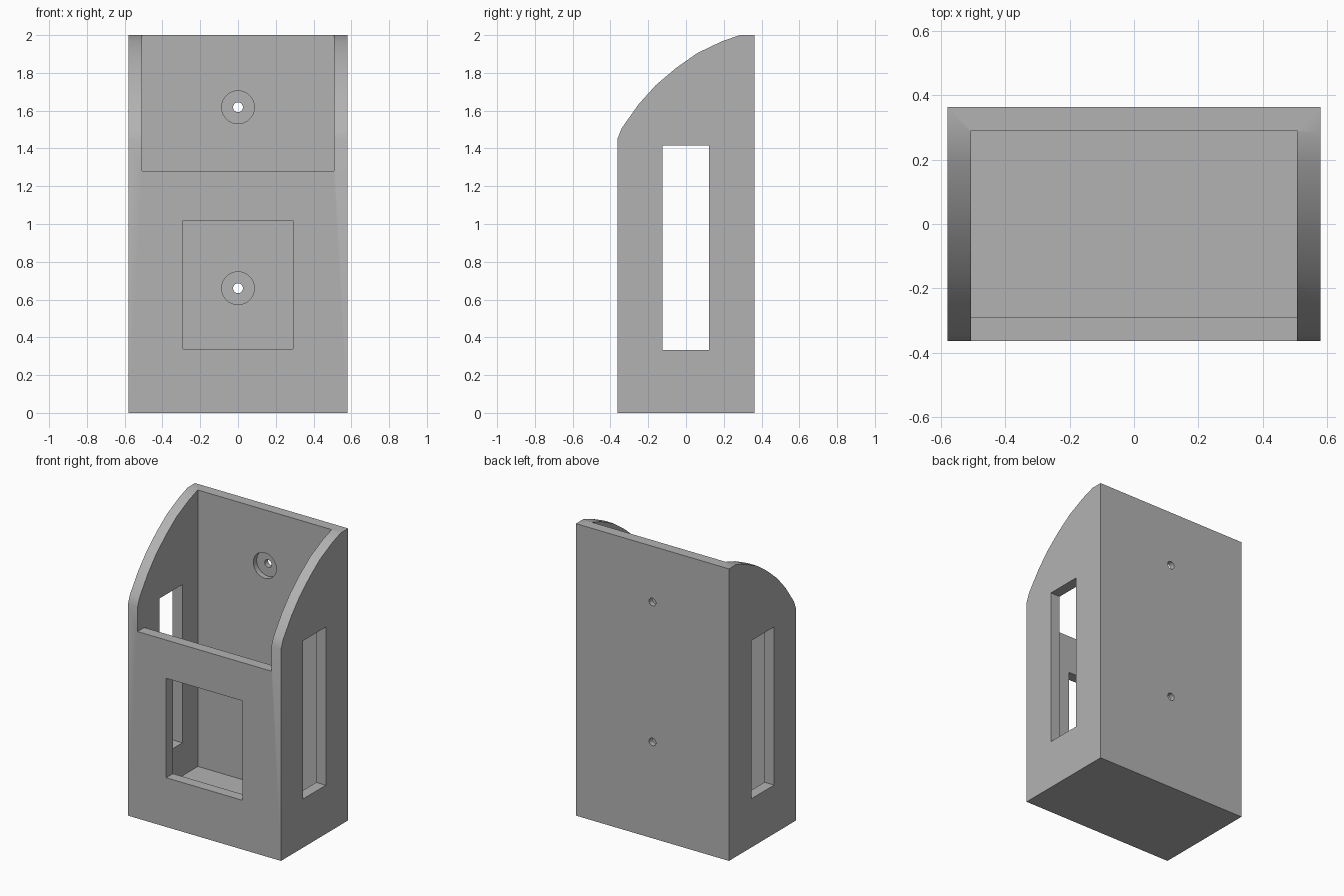
import bpy, bmesh, math
from mathutils import Matrix

cube = bpy.data.objects.get("Cube")
if cube:
    bpy.data.objects.remove(cube, do_unlink=True)

W, D, H = 0.58, 0.363, 2.0      # half width, half depth, height
WALL, FLOOR = 0.073, 0.107

grey = bpy.data.materials.new("matte grey")
grey.use_nodes = True
colour = (0.45, 0.45, 0.45, 1)
grey.diffuse_color = colour
grey.node_tree.nodes["Principled BSDF"].inputs["Base Color"].default_value = colour


def finish(name, bm):
    bmesh.ops.recalc_face_normals(bm, faces=bm.faces)
    mesh = bpy.data.meshes.new(name)
    bm.to_mesh(mesh)
    bm.free()
    mesh.materials.append(grey)
    obj = bpy.data.objects.new(name, mesh)
    bpy.context.collection.objects.link(obj)
    return obj


def box(name, lo, hi):
    bm = bmesh.new()
    bmesh.ops.create_cube(bm, size=1)
    for v in bm.verts:
        v.co = [lo[i] if v.co[i] < 0 else hi[i] for i in range(3)]
    return finish(name, bm)


def cylinder(name, radius, y0, y1, z):
    bm = bmesh.new()
    place = Matrix.Translation((0, (y0 + y1) / 2, z)) @ Matrix.Rotation(math.pi / 2, 4, "X")
    bmesh.ops.create_cone(bm, cap_ends=True, segments=32, radius1=radius,
                          radius2=radius, depth=y1 - y0, matrix=place)
    return finish(name, bm)


# Body: side profile with the curved shoulder, extruded across the width
profile = [(D, 0), (D, H), (0.285, H), (0.19, 1.967), (0.06, 1.905), (-0.05, 1.828),
           (-0.16, 1.735), (-0.25, 1.635), (-0.34, 1.508), (-D, 1.45), (-D, 0)]
bm = bmesh.new()
side = bm.faces.new([bm.verts.new((-W, y, z)) for y, z in profile])
sweep = bmesh.ops.extrude_face_region(bm, geom=[side])
bmesh.ops.translate(bm, vec=(2 * W, 0, 0),
                    verts=[g for g in sweep["geom"] if isinstance(g, bmesh.types.BMVert)])
body = finish("holder_body", bm)

# Cutters: inside, open front, windows and counterbored screw holes
ix, iy = W - WALL, D - WALL
cutters = [
    box("cavity_cutter", (-ix, -iy, FLOOR), (ix, iy, H + 0.2)),
    box("front_opening_cutter", (-ix, -D - 0.1, 1.28), (ix, 0, H + 0.3)),
    box("front_window_cutter", (-0.29, -D - 0.1, 0.337), (0.29, 0, 1.018)),
    box("side_window_cutter", (-W - 0.1, -0.125, 0.333), (W + 0.1, 0.122, 1.416)),
]
for z in (0.66, 1.618):
    cutters.append(cylinder("counterbore_cutter", 0.087, 0.2, iy + 0.036, z))
    cutters.append(cylinder("screw_hole_cutter", 0.026, 0.2, D + 0.1, z))

bpy.context.view_layer.objects.active = body
body.select_set(True)
for cutter in cutters:
    cutter.hide_render = True
    mod = body.modifiers.new("cut", "BOOLEAN")
    mod.operation = "DIFFERENCE"
    mod.solver = "EXACT"
    mod.object = cutter
    bpy.ops.object.modifier_apply(modifier=mod.name)
    bpy.data.objects.remove(cutter, do_unlink=True)

# Smooth the shoulder and holes, keep the corners crisp
for o in bpy.context.selected_objects:
    o.select_set(o == body)
bpy.ops.object.shade_smooth_by_angle(angle=math.radians(30))
